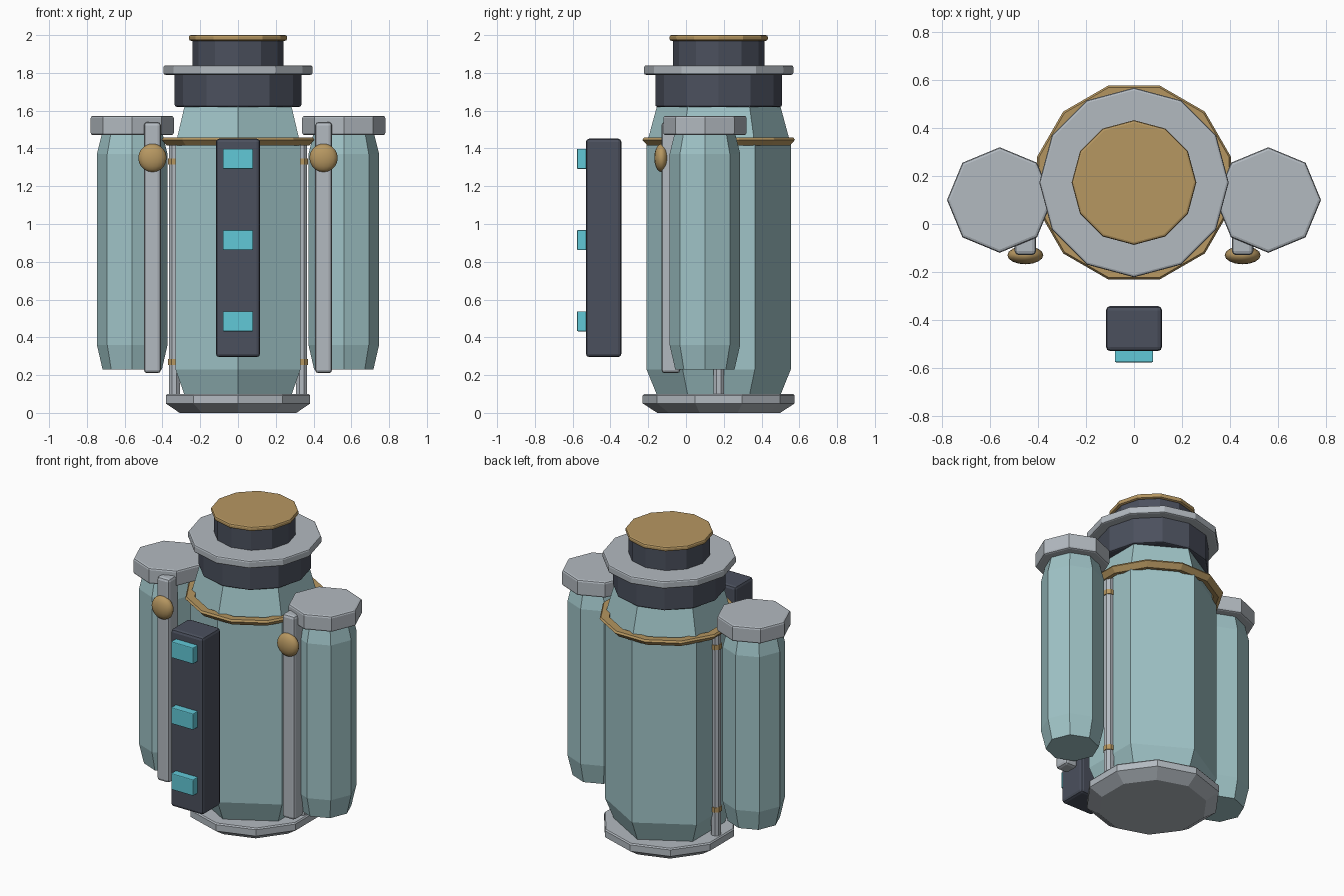
import bpy, bmesh, math

if "Cube" in bpy.data.objects:
    bpy.data.objects.remove(bpy.data.objects["Cube"])

CY = 0.173  # y of the main tank axis


def mat(name, rgb):
    m = bpy.data.materials.new(name)
    m.diffuse_color = (*rgb, 1)
    m.use_nodes = True
    m.node_tree.nodes["Principled BSDF"].inputs["Base Color"].default_value = m.diffuse_color
    return m


TEAL = mat("teal", (0.35, 0.55, 0.57))
DARK = mat("dark", (0.07, 0.08, 0.11))
GOLD = mat("gold", (0.47, 0.31, 0.12))
CYAN = mat("cyan", (0.12, 0.58, 0.68))
GREY = mat("grey", (0.45, 0.49, 0.53))


def finish(name, bm, material, bevel=0):
    bmesh.ops.recalc_face_normals(bm, faces=bm.faces)
    me = bpy.data.meshes.new(name)
    bm.to_mesh(me)
    bm.free()
    ob = bpy.data.objects.new(name, me)
    bpy.context.collection.objects.link(ob)
    me.materials.append(material)
    if bevel:
        b = ob.modifiers.new("bevel", "BEVEL")
        b.width, b.segments = bevel, 2
        b.limit_method, b.angle_limit = 'ANGLE', math.radians(50)
    return ob


def lathe(name, profile, n, material, x=0, y=CY, phase=90, bevel=0, ring=False):
    """Stack n-sided rings from (radius, z) points; capped, or closed as a ring."""
    bm = bmesh.new()
    rows = []
    for r, z in profile:
        angs = [math.radians(phase + 360 * i / n) for i in range(n)]
        rows.append([bm.verts.new((x + r * math.cos(a), y + r * math.sin(a), z)) for a in angs])
    pairs = list(zip(rows, rows[1:]))
    if ring:
        pairs.append((rows[-1], rows[0]))
    else:
        bm.faces.new(rows[0])
        bm.faces.new(rows[-1])
    for a, b in pairs:
        for i in range(n):
            j = (i + 1) % n
            bm.faces.new((a[i], a[j], b[j], b[i]))
    return finish(name, bm, material, bevel)


def box(name, lo, hi, material, bevel):
    bm = bmesh.new()
    bmesh.ops.create_cube(bm, size=1)
    for v in bm.verts:
        v.co = [(l + h) / 2 + c * (h - l) for c, l, h in zip(v.co, lo, hi)]
    return finish(name, bm, material, bevel)


# Main hexagonal tank on a ten-sided foot
lathe("foot", [(0.325, 0), (0.402, 0.05), (0.402, 0.092), (0.395, 0.1)], 10, GREY)
lathe("main_tank", [(0.325, 0.09), (0.382, 0.23), (0.382, 1.42), (0.325, 1.63)], 6, TEAL)
lathe("shoulder_ring", [(0.36, 1.42), (0.39, 1.415), (0.418, 1.445), (0.41, 1.457), (0.36, 1.455)],
      12, GOLD, phase=15, ring=True)

# Stepped neck
lathe("lower_collar", [(0.335, 1.62), (0.335, 1.80)], 12, DARK, bevel=0.01)
lathe("neck_flange", [(0.395, 1.79), (0.395, 1.84)], 12, GREY, bevel=0.01)
lathe("upper_collar", [(0.242, 1.83), (0.242, 1.98)], 12, DARK)
lathe("top_cap", [(0.26, 1.97), (0.26, 2.0)], 12, GOLD, bevel=0.01)

# Front control panel with three lamps
box("control_panel", (-0.117, -0.53, 0.295), (0.117, -0.342, 1.452), DARK, 0.018)
for i in range(3):
    z = 0.485 + 0.43 * i
    box(f"panel_lamp_{i + 1}", (-0.08, -0.577, z - 0.053), (0.08, -0.51, z + 0.053), CYAN, 0.005)

for side, s in (("left", -1), ("right", 1)):
    # Side canister and lid
    lathe(f"{side}_canister", [(0.157, 0.23), (0.187, 0.36), (0.187, 1.37), (0.16, 1.48)],
          8, TEAL, x=0.56 * s, y=0.1)
    lathe(f"{side}_canister_lid", [(0.22, 1.47), (0.22, 1.573)], 8, GREY,
          x=0.56 * s, y=0.1, bevel=0.012)

    # Flat strap bar with a flattened knob
    x = 0.453 * s
    box(f"{side}_strap_bar", (x - 0.045, -0.13, 0.21), (x + 0.045, -0.03, 1.54), GREY, 0.018)
    bm = bmesh.new()
    bmesh.ops.create_uvsphere(bm, u_segments=16, v_segments=10, radius=1)
    for v in bm.verts:
        v.co = (x + v.co.x * 0.075, -0.13 + v.co.y * 0.038, 1.35 + v.co.z * 0.075)
    for f in bm.faces:
        f.smooth = True
    finish(f"{side}_knob", bm, GOLD)

    # Thin pipe along the tank, with two clamps
    lathe(f"{side}_pipe", [(0.031, 0.08), (0.031, 1.43)], 8, GREY, x=0.337 * s, phase=22.5)
    for k, z in enumerate((0.27, 1.33)):
        lathe(f"{side}_pipe_clamp_{k + 1}", [(0.036, z - 0.016), (0.036, z + 0.016)],
              8, GOLD, x=0.337 * s, phase=22.5)
